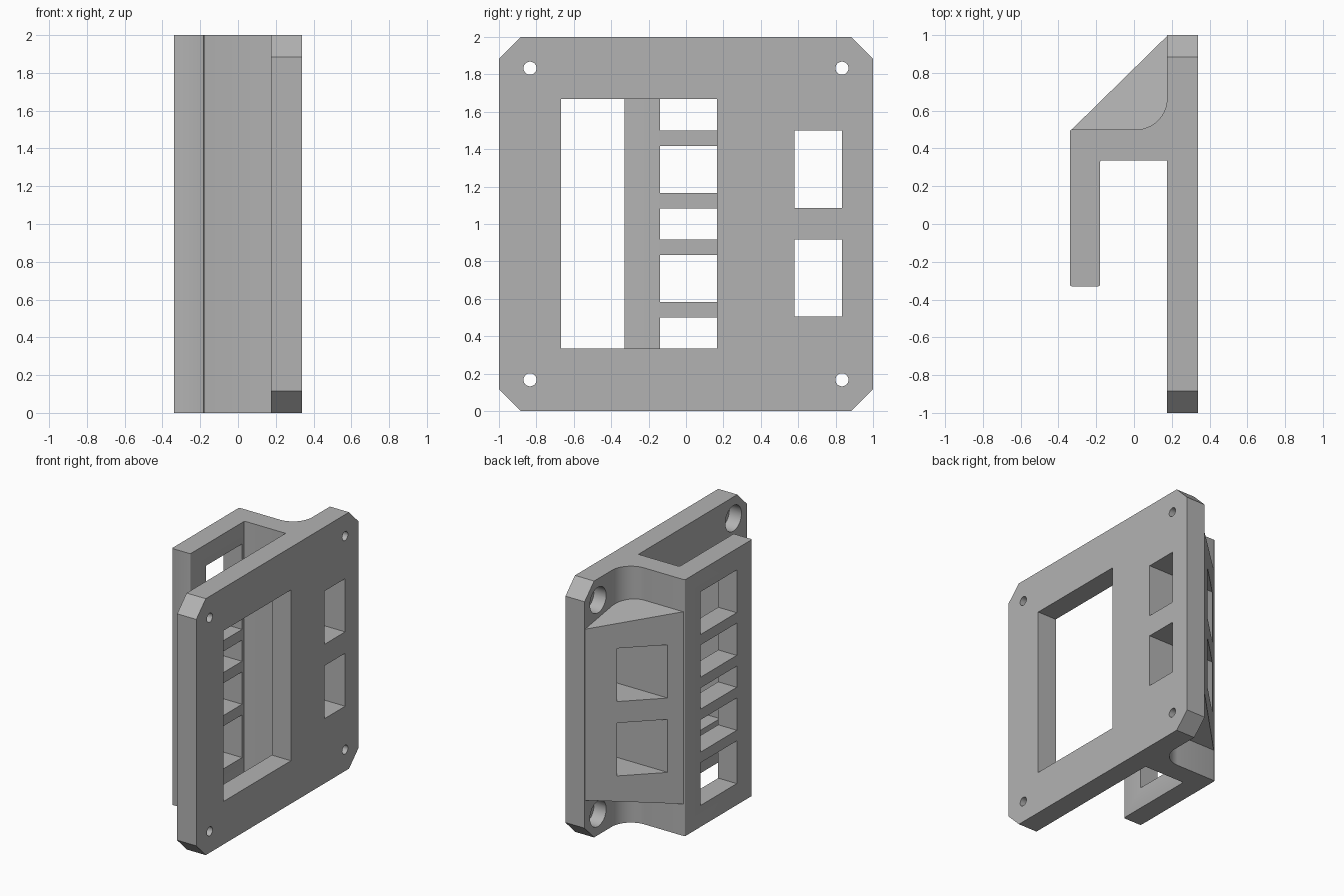
import bpy, bmesh, math
from mathutils import Vector

cube = bpy.data.objects.get("Cube")
if cube:
    bpy.data.objects.remove(cube, do_unlink=True)

grey = bpy.data.materials.new("plain grey")
grey.use_nodes = True
COLOUR = (0.45, 0.45, 0.45, 1)
grey.diffuse_color = COLOUR
grey.node_tree.nodes["Principled BSDF"].inputs["Base Color"].default_value = COLOUR


def make(name, bm):
    bmesh.ops.recalc_face_normals(bm, faces=bm.faces)
    mesh = bpy.data.meshes.new(name)
    bm.to_mesh(mesh)
    bm.free()
    mesh.materials.append(grey)
    obj = bpy.data.objects.new(name, mesh)
    bpy.context.collection.objects.link(obj)
    return obj


def prism(points, offset):
    """Extrude a closed outline by an offset vector."""
    bm = bmesh.new()
    face = bm.faces.new([bm.verts.new(p) for p in points])
    out = bmesh.ops.extrude_face_region(bm, geom=[face])
    verts = [g for g in out["geom"] if isinstance(g, bmesh.types.BMVert)]
    bmesh.ops.translate(bm, verts=verts, vec=Vector(offset))
    return bm


def box_cutter(x, y, z):
    outline = [(x[0], y[0], z[0]), (x[0], y[1], z[0]), (x[0], y[1], z[1]), (x[0], y[0], z[1])]
    return make("cutter", prism(outline, (x[1] - x[0], 0, 0)))


def hole_cutter(x, y, z, r):
    turns = [math.tau * i / 32 for i in range(32)]
    outline = [(x[0], y + r * math.cos(a), z + r * math.sin(a)) for a in turns]
    return make("cutter", prism(outline, (x[1] - x[0], 0, 0)))


def cut(obj, cutter):
    mod = obj.modifiers.new("cut", "BOOLEAN")
    mod.operation, mod.solver, mod.object = "DIFFERENCE", "EXACT", cutter
    select(obj)
    bpy.ops.object.modifier_apply(modifier=mod.name)
    bpy.data.objects.remove(cutter, do_unlink=True)


def select(obj):
    bpy.ops.object.select_all(action="DESELECT")
    obj.select_set(True)
    bpy.context.view_layer.objects.active = obj


IN, OUT = 0.175, 0.34      # inner and outer faces of the plate
WALL = -0.34               # outer face of the hook wall
THROUGH = (-0.5, 0.5)

# Plate with clipped corners
c = 0.117
quarter = [(1, 1 - c), (1 - c, 1)]
outline = quarter + [(-y, z) for y, z in reversed(quarter)]
outline += [(-y, -z) for y, z in outline]
plate = make("mounting_plate", prism([(IN, y, z + 1) for y, z in outline], (OUT - IN, 0, 0)))
cut(plate, box_cutter(THROUGH, (-0.667, 0.167), (0.335, 1.667)))
for y in (-0.834, 0.834):
    for z in (0.167, 1.833):
        cut(plate, hole_cutter(THROUGH, y, z, 0.035))
        cut(plate, hole_cutter((0, IN + 0.105), y, z, 0.1))

# Hook: side wall, bridge and the rounded inner corner at the plate
r = 0.165
arc = [math.radians(-90 * i / 16) for i in range(17)]
profile = [(WALL, -0.33), (-0.18, -0.33), (-0.18, 0.337), (IN, 0.337)]
profile += [(IN - r + r * math.cos(a), 0.5 + r + r * math.sin(a)) for a in arc]
profile += [(WALL, 0.5)]
bm = prism([(x, y, 0) for x, y in profile], (0, 0, 2))
corners = [e for e in bm.edges
           if abs(e.verts[0].co.z - e.verts[1].co.z) > 1 and e.verts[0].co.x < -0.1]
bmesh.ops.bevel(bm, geom=corners, offset=0.01, segments=3, profile=0.5, affect="EDGES")
hook = make("hook_wall", bm)
for z in ((0.167, 0.5), (0.583, 0.835), (0.918, 1.083), (1.167, 1.418), (1.5, 1.833)):
    cut(hook, box_cutter((-0.5, -0.1), (-0.14, 0.307), z))

# Gusset: wedge behind the bridge, tapering in height towards the plate edge
bm = prism([(-0.33, 0.49, 0.25), (IN, 0.49, 0.25), (IN, 0.995, 0.25), (-0.33, 0.5, 0.25)], (0, 0, 1.5))
for v in bm.verts:
    if v.co.y > 0.9:
        v.co.z = 1 + math.copysign(0.667, v.co.z - 1)
gusset = make("gusset", bm)

# Two windows running through plate, gusset and rounded corner
for z in ((0.505, 0.918), (1.085, 1.5)):
    for part in (plate, hook, gusset):
        cut(part, box_cutter(THROUGH, (0.58, 0.835), z))

for part in (plate, hook, gusset):
    select(part)
    bpy.ops.object.shade_smooth_by_angle(angle=math.radians(30))
